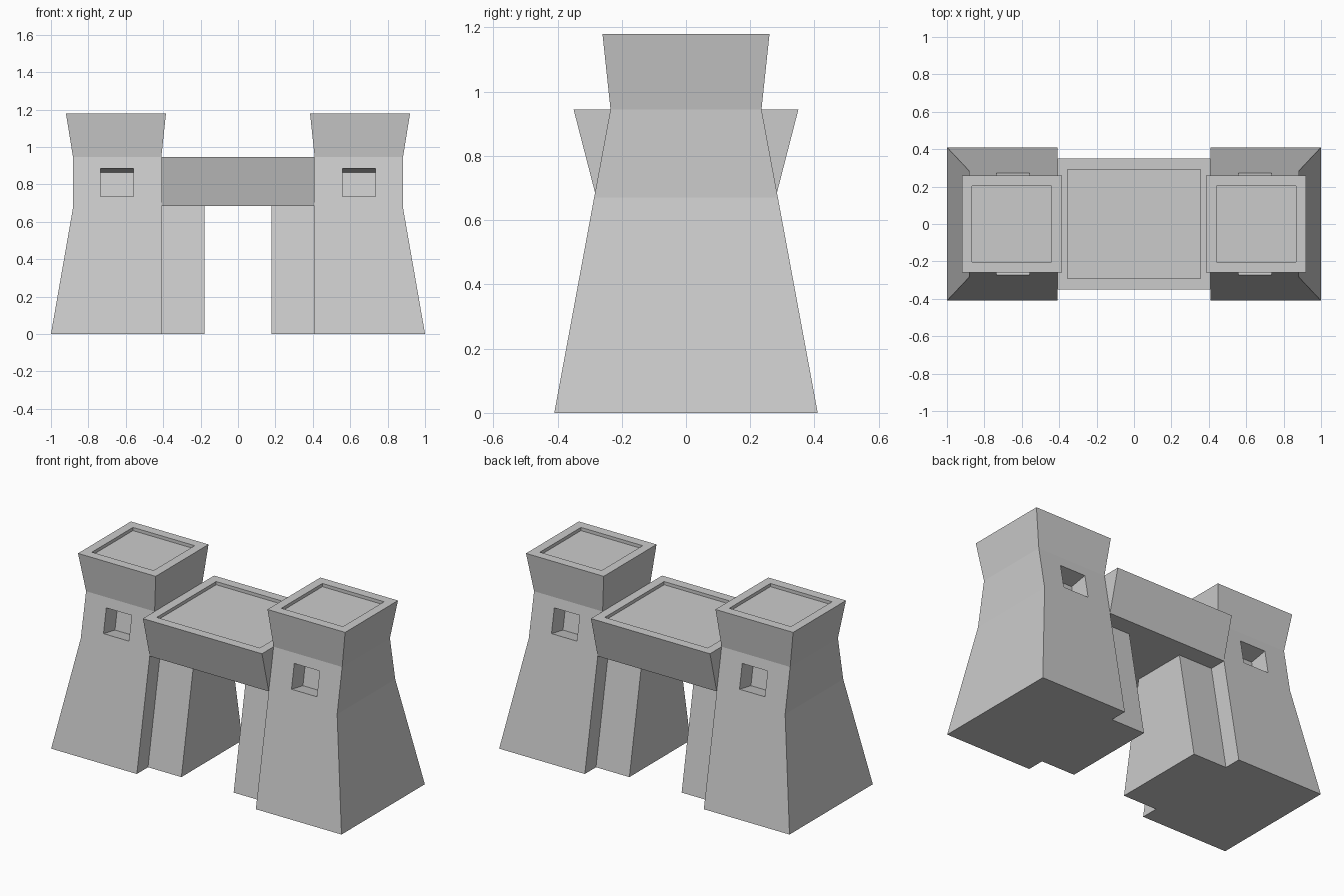
import bpy, bmesh, math
from mathutils import Matrix

if "Cube" in bpy.data.objects:
    bpy.data.objects.remove(bpy.data.objects["Cube"])


def add_object(name, bm):
    bmesh.ops.recalc_face_normals(bm, faces=bm.faces)
    mesh = bpy.data.meshes.new(name)
    bm.to_mesh(mesh)
    bm.free()
    obj = bpy.data.objects.new(name, mesh)
    bpy.context.collection.objects.link(obj)
    return obj


def loft(name, rings):
    """Stack rectangular rings (x0, x1, half_depth, z) into a closed solid."""
    bm = bmesh.new()
    loops = [[bm.verts.new(p) for p in ((x0, -y, z), (x1, -y, z), (x1, y, z), (x0, y, z))]
             for x0, x1, y, z in rings]
    for low, high in zip(loops, loops[1:]):
        for i in range(4):
            j = (i + 1) % 4
            bm.faces.new((low[i], low[j], high[j], high[i]))
    bm.faces.new(loops[0][::-1])
    bm.faces.new(loops[-1])
    return add_object(name, bm)


def mirror_x(obj):
    obj.modifiers.new("mirror", 'MIRROR').use_axis = (True, False, False)


RECESS = 0.02

# Towers: battered base, upright outer upper wall, flared top with sunken roof
tower = loft("towers", [
    (0.41, 1.00, 0.41, 0),
    (0.41, 0.883, 0.286, 0.67),
    (0.41, 0.882, 0.235, 0.945),
    (0.385, 0.92, 0.26, 1.18),
    (0.44, 0.865, 0.202, 1.18),
    (0.44, 0.865, 0.202, 1.18 - RECESS),
])

# Window cutters, square to the sloping front and back walls
slope = math.atan((0.41 - 0.235) / 0.945)
bm = bmesh.new()
for side in (-1, 1):
    y = side * (0.41 - 0.81 * math.tan(slope))
    bmesh.ops.create_cube(bm, size=1, matrix=(
        Matrix.Translation((0.6475, y, 0.81))
        @ Matrix.Rotation(side * slope, 4, 'X')
        @ Matrix.Diagonal((0.175, 0.23, 0.15 / math.cos(slope), 1))))
cutter = add_object("window_cutter", bm)
cutter.hide_render = True
cutter.hide_viewport = True

windows = tower.modifiers.new("windows", 'BOOLEAN')
windows.operation = 'DIFFERENCE'
windows.solver = 'EXACT'
windows.object = cutter
mirror_x(tower)

# Inner gate piers under the bridge
piers = loft("gate_piers", [(0.18, 0.41, 0.30, 0), (0.18, 0.41, 0.175, 0.685)])
mirror_x(piers)

# Bridge over the gateway with a sunken deck
loft("bridge", [
    (-0.41, 0.41, 0.283, 0.685),
    (-0.41, 0.41, 0.35, 0.945),
    (-0.355, 0.355, 0.292, 0.945),
    (-0.355, 0.355, 0.292, 0.945 - RECESS),
])
